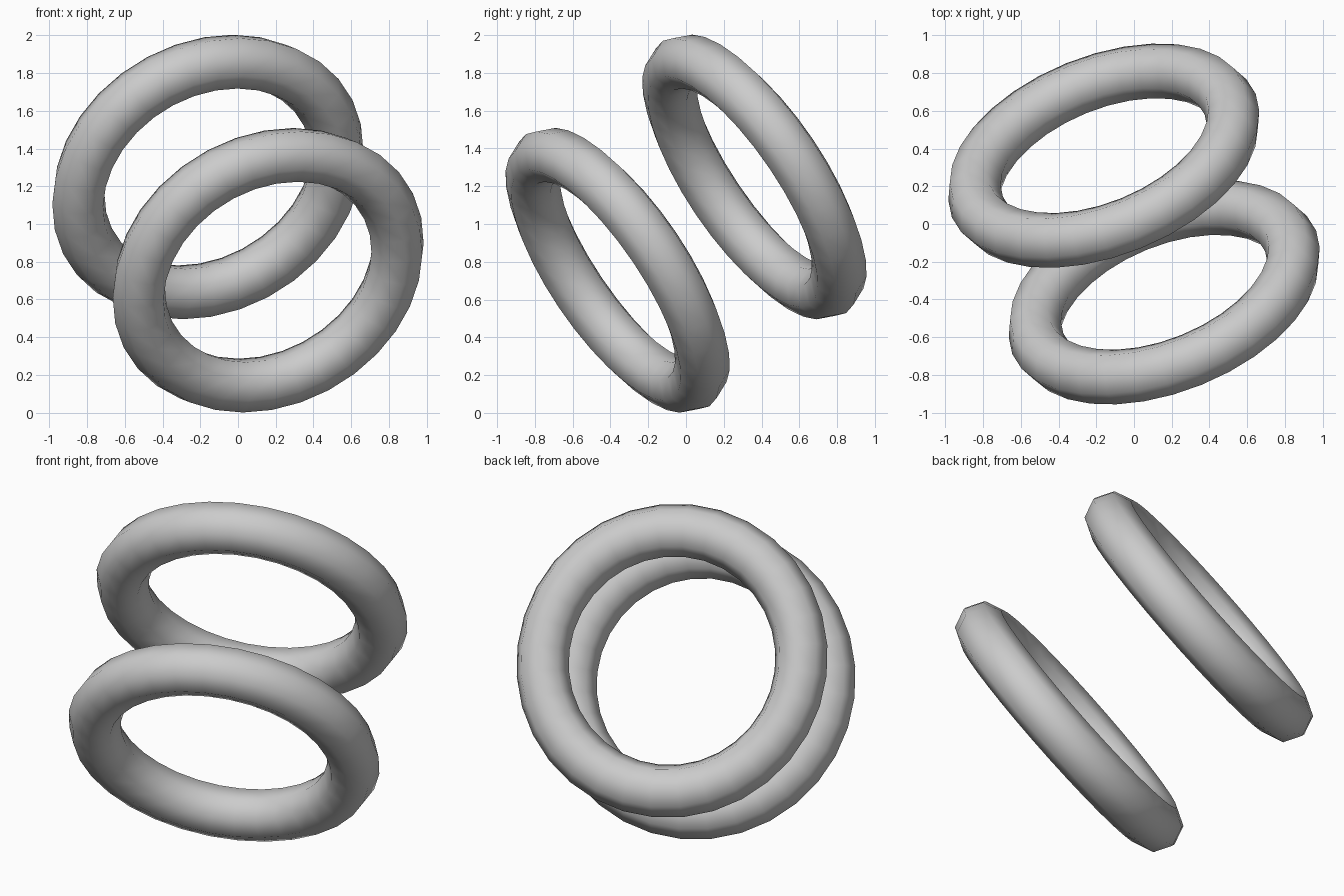
import bpy
from mathutils import Vector

if "Cube" in bpy.data.objects:
    bpy.data.objects.remove(bpy.data.objects["Cube"])

# Both rings share one axis, tilted up, back and to the left
axis = Vector((-0.318, 0.783, 0.534)).normalized()
tilt = axis.to_track_quat('Z', 'Y').to_euler()


def ring(name, centre):
    bpy.ops.mesh.primitive_torus_add(
        major_segments=32, minor_segments=8,
        major_radius=0.723, minor_radius=0.146,
        location=centre, rotation=tilt)
    obj = bpy.context.object
    obj.name = name
    bpy.ops.object.shade_smooth()
    return obj


# Upper back ring and lower front ring, mirrored about the centre
offset = Vector((-0.16, 0.362, 0.247))
middle = Vector((0, 0, 1.002))
ring("upper_ring", middle + offset)
ring("lower_ring", middle - offset)
